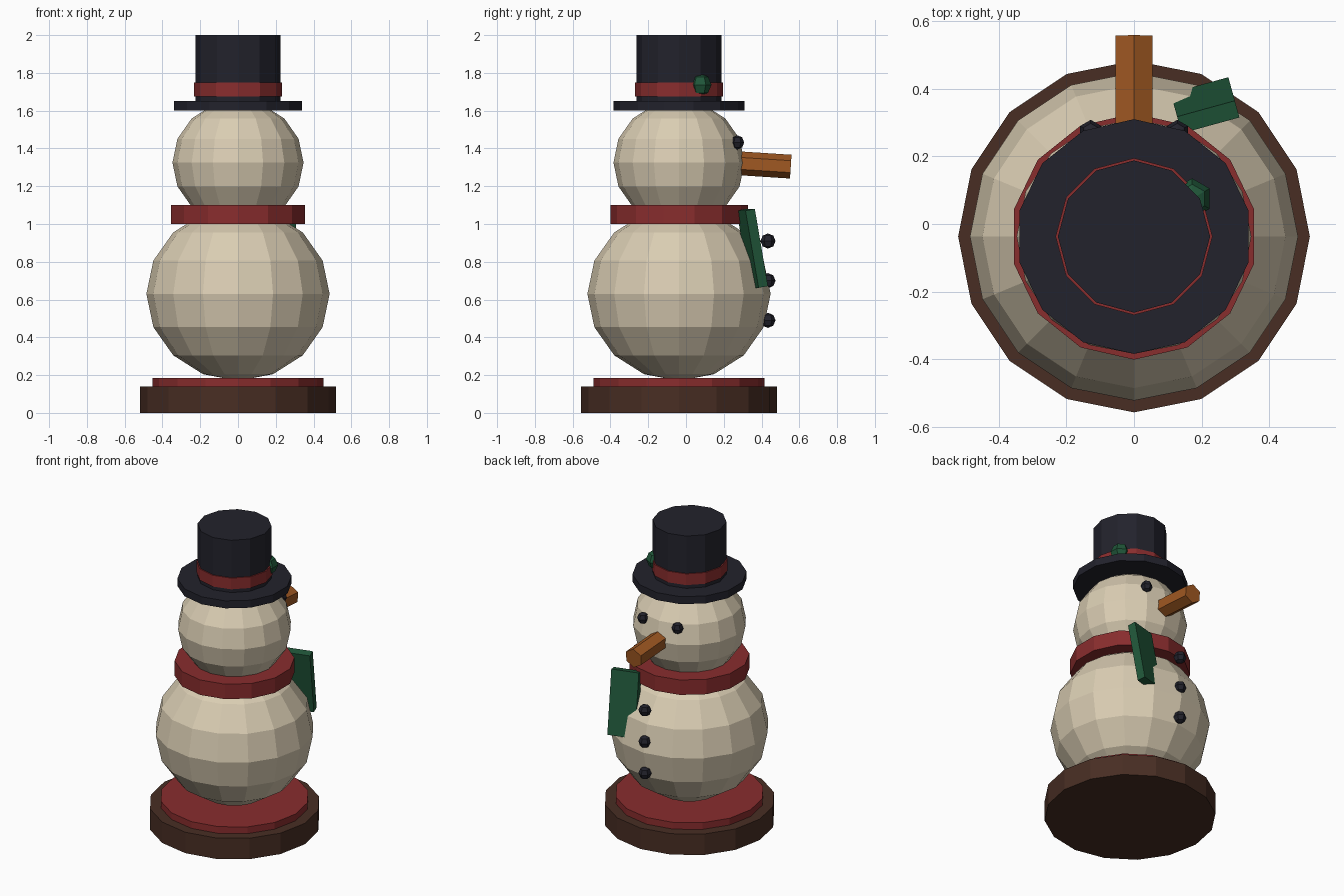
import bpy, bmesh
from math import sin, cos, pi, radians

cube = bpy.data.objects.get("Cube")
if cube:
    bpy.data.objects.remove(cube, do_unlink=True)

AXIS_Y = -0.037  # the figure's upright axis


def material(name, rgb):
    m = bpy.data.materials.new(name)
    m.use_nodes = True
    m.diffuse_color = (*rgb, 1)
    m.node_tree.nodes["Principled BSDF"].inputs["Base Color"].default_value = (*rgb, 1)
    return m


cream = material("warm cream", (0.70, 0.61, 0.45))
red = material("deep red", (0.25, 0.026, 0.027))
brown = material("dark brown", (0.065, 0.027, 0.017))
navy = material("near black", (0.016, 0.016, 0.025))
green = material("forest green", (0.0144, 0.093, 0.041))
orange = material("burnt orange", (0.35, 0.098, 0.016))


def finish(name, bm, mat, loc, rot=(0, 0, 0)):
    bmesh.ops.recalc_face_normals(bm, faces=bm.faces)
    mesh = bpy.data.meshes.new(name)
    bm.to_mesh(mesh)
    bm.free()
    mesh.materials.append(mat)
    ob = bpy.data.objects.new(name, mesh)
    ob.location, ob.rotation_euler = loc, rot
    bpy.context.collection.objects.link(ob)
    return ob


def lathe(name, profile, sides, mat, loc, rot=(0, 0, 0)):
    """Turn (radius, z) pairs about z, with one corner on +y."""
    bm = bmesh.new()
    rings = []
    for r, z in profile:
        if r < 1e-5:
            rings.append([bm.verts.new((0, 0, z))] * sides)
        else:
            angles = [pi / 2 + 2 * pi * i / sides for i in range(sides)]
            rings.append([bm.verts.new((r * cos(a), r * sin(a), z)) for a in angles])
    for low, high in zip(rings, rings[1:]):
        for i in range(sides):
            j = (i + 1) % sides
            corners = dict.fromkeys((low[i], low[j], high[j], high[i]))
            bm.faces.new(list(corners))
    for ring in (rings[0], rings[-1]):
        if ring[0] is not ring[1]:
            bm.faces.new(ring)
    return finish(name, bm, mat, loc, rot)


def disc(name, radius, z0, z1, sides, mat):
    return lathe(name, [(radius, z0), (radius, z1)], sides, mat, (0, AXIS_Y, 0))


def ball(name, radius, height, sides, rings, mat, loc):
    steps = [pi * i / rings for i in range(rings + 1)]
    profile = [(radius * sin(t), -height * cos(t)) for t in steps]
    return lathe(name, profile, sides, mat, loc)


# Stand
disc("base", 0.52, 0, 0.14, 16, brown)
disc("base_plate", 0.453, 0.13, 0.185, 16, red)

# Snow body and head
ball("body", 0.485, 0.46, 16, 8, cream, (0, AXIS_Y, 0.63))
ball("head", 0.347, 0.33, 16, 8, cream, (0, AXIS_Y, 1.325))

# Scarf with its hanging tail
disc("scarf", 0.364, 1.0, 1.1, 14, red)
bm = bmesh.new()
bmesh.ops.create_cube(bm, size=1)
bmesh.ops.scale(bm, vec=(0.177, 0.052, 0.415), verts=bm.verts)
finish("scarf_tail", bm, green, (0.21, 0.351, 0.871), (radians(10), 0, radians(15.4)))

# Hat
disc("hat_brim", 0.347, 1.6, 1.65, 14, navy)
disc("hat_crown", 0.225, 1.64, 2.0, 12, navy)
disc("hat_band", 0.232, 1.675, 1.75, 12, red)
ball("hat_berry", 0.06, 0.06, 6, 4, green, (0.172, 0.075, 1.737))

# Face
for side, x in (("left", -0.128), ("right", 0.128)):
    ball(side + "_eye", 0.036, 0.038, 6, 4, navy, (x, 0.272, 1.432))
lathe("nose", [(0.063, -0.16), (0.063, 0.16)], 6, orange,
      (0, 0.395, 1.314), (radians(-93.7), 0, 0))

# Coat buttons
for i in range(3):
    ball(f"button_{i + 1}", 0.04, 0.04, 6, 4, navy, (0, 0.434, 0.91 - 0.21 * i))
